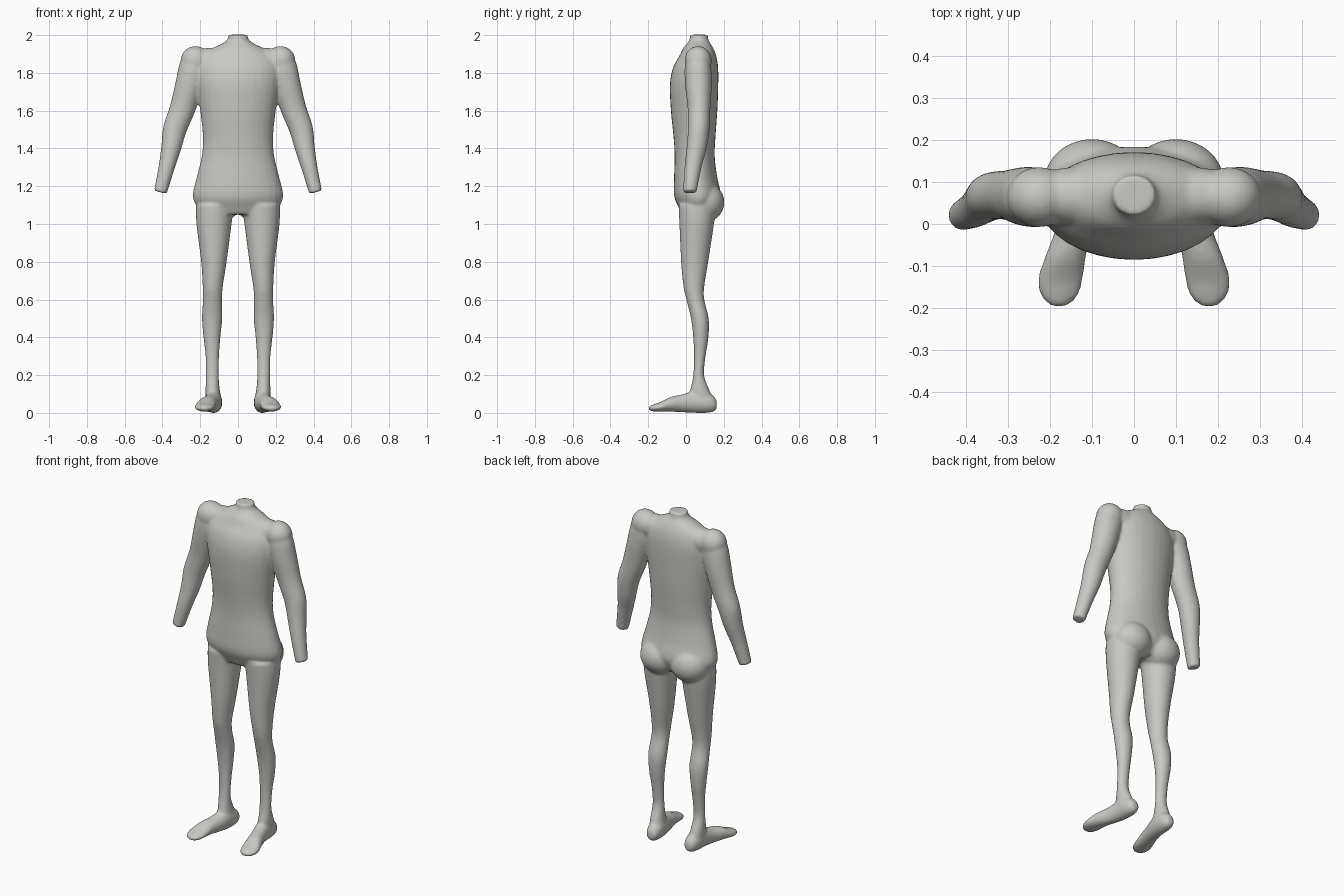
import bpy, bmesh, math
from mathutils import Vector, Matrix

old = bpy.data.objects.get("Cube")
if old:
    bpy.data.objects.remove(old, do_unlink=True)

mat = bpy.data.materials.new("warm_grey")
mat.use_nodes = True
colour = (0.58, 0.58, 0.55, 1)
mat.diffuse_color = colour
mat.node_tree.nodes["Principled BSDF"].inputs["Base Color"].default_value = colour

X, Y, Z = Vector((1, 0, 0)), Vector((0, 1, 0)), Vector((0, 0, 1))
SIDES = 32


def smooth_stations(pts, steps=5):
    """Catmull-Rom interpolation of every value in a list of stations."""
    out = []
    for i in range(len(pts) - 1):
        quad = [pts[max(i - 1, 0)], pts[i], pts[i + 1], pts[min(i + 2, len(pts) - 1)]]
        for k in range(steps):
            t = k / steps
            out.append([0.5 * (2 * b + (c - a) * t + (2 * a - 5 * b + 4 * c - d) * t * t
                               + (3 * b - a - 3 * c + d) * t ** 3)
                        for a, b, c, d in zip(*quad)])
    out.append(pts[-1])
    return out


def loft(bm, stations, u, v, side=1):
    """Closed tube through (x, y, z, radius along u, radius along v)."""
    rings = []
    for x, y, z, ru, rv in smooth_stations(stations):
        ring = []
        for k in range(SIDES):
            a = 2 * math.pi * k / SIDES
            p = Vector((x, y, z)) + u * ru * math.cos(a) + v * rv * math.sin(a)
            ring.append(bm.verts.new((p.x * side, p.y, p.z)))
        rings.append(ring)
    faces = [bm.faces.new(rings[0]), bm.faces.new(rings[-1])]
    for r, s in zip(rings, rings[1:]):
        for k in range(SIDES):
            n = (k + 1) % SIDES
            faces.append(bm.faces.new((r[k], r[n], s[n], s[k])))
    bmesh.ops.recalc_face_normals(bm, faces=faces)


def ball(bm, centre, radii):
    m = Matrix.Translation(centre) @ Matrix.Diagonal((*radii, 1))
    bmesh.ops.create_uvsphere(bm, u_segments=32, v_segments=20, radius=1, matrix=m)


# Torso: height, half width, front y, back y
torso = [(1.05, .17, -.02, .14), (1.09, .215, -.04, .165), (1.15, .24, -.063, .185),
         (1.25, .218, -.063, .165), (1.36, .192, -.06, .152), (1.46, .186, -.066, .156),
         (1.6, .2, -.08, .166), (1.74, .22, -.085, .171), (1.83, .22, -.068, .17),
         (1.89, .19, -.035, .16), (1.93, .135, -.015, .145), (1.955, .085, .005, .13),
         (1.975, .057, .018, .119), (2.002, .051, .021, .117)]
# Leg: height, inner x, outer x, front y, back y
leg = [(1.1, .02, .222, -.04, .16), (1.0, .034, .22, -.035, .148), (.8, .06, .195, -.026, .118),
       (.67, .08, .187, -.014, .097), (.6, .084, .186, .002, .097), (.5, .083, .191, .026, .12),
       (.4, .093, .183, .038, .119), (.3, .1, .172, .042, .104), (.2, .102, .17, .038, .096),
       (.12, .096, .172, .022, .125), (.06, .084, .17, .01, .15)]
# Foot: y, centre x, half width, bottom z, top z
foot = [(.163, .126, .015, .025, .06), (.15, .126, .032, .008, .085), (.11, .127, .044, 0, .11),
        (.04, .132, .045, 0, .115), (-.02, .146, .044, .003, .098), (-.08, .164, .049, .006, .085),
        (-.135, .176, .054, .007, .058), (-.175, .178, .043, .008, .044), (-.198, .179, .016, .014, .034)]
# Arm: centre x, y, z, radius across, radius in depth
arm = [(.22, .063, 1.88, .06, .055), (.232, .063, 1.83, .08, .07), (.26, .066, 1.73, .074, .07),
       (.294, .069, 1.61, .068, .06), (.335, .067, 1.5, .063, .057), (.355, .056, 1.4, .053, .053),
       (.378, .037, 1.3, .043, .045), (.411, .02, 1.168, .035, .036)]

bm = bmesh.new()
loft(bm, [(0, (f + b) / 2, z, w, (b - f) / 2) for z, w, f, b in torso], X, Y)
arm_across = Vector((.96, 0, .27))
for s in (1, -1):
    loft(bm, [((i + o) / 2, (f + b) / 2, z, (o - i) / 2, (b - f) / 2)
              for z, i, o, f, b in leg], X, Y, s)
    loft(bm, [(x, y, (lo + hi) / 2, w, (hi - lo) / 2) for y, x, w, lo, hi in foot], X, Z, s)
    loft(bm, arm, arm_across, Y, s)
    # Shoulder, collar bridge and buttock
    ball(bm, (s * .226, .064, 1.863), (.078, .072, .079))
    ball(bm, (s * .14, .066, 1.86), (.12, .07, .073))
    ball(bm, (s * .1, .1, 1.115), (.115, .103, .105))

mesh = bpy.data.meshes.new("body")
bm.to_mesh(mesh)
bm.free()
mesh.materials.append(mat)
body = bpy.data.objects.new("body", mesh)
bpy.context.collection.objects.link(body)

# Fuse the overlapping parts into one soft skin
remesh = body.modifiers.new("fuse", "REMESH")
remesh.mode = "VOXEL"
remesh.voxel_size = 0.008
remesh.use_smooth_shade = True
soften = body.modifiers.new("soften", "SMOOTH")
soften.factor = 0.5
soften.iterations = 7
